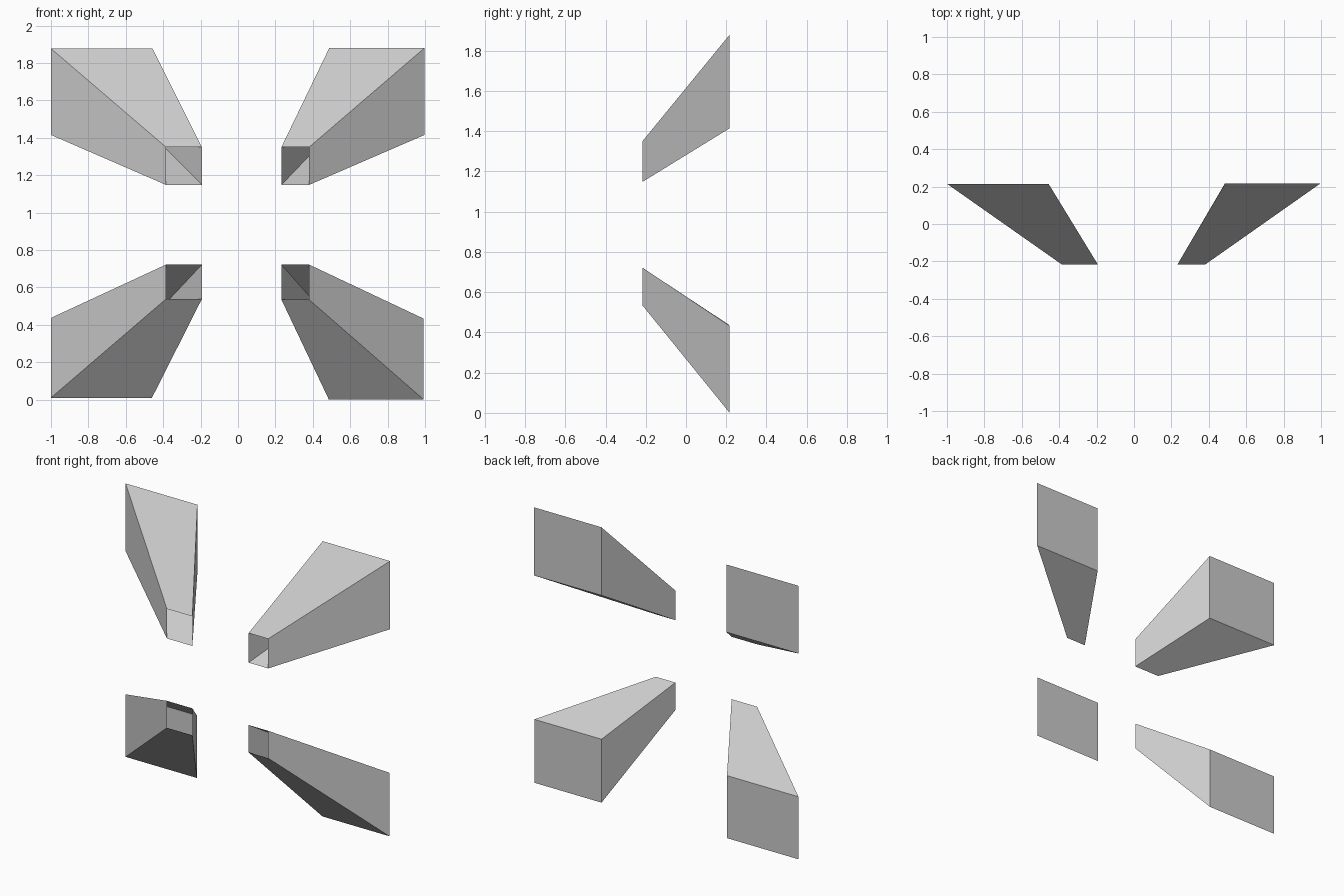
import bpy, bmesh

if "Cube" in bpy.data.objects:
    bpy.data.objects.remove(bpy.data.objects["Cube"])


def funnel(name, front, back, y_front, y_back):
    """Tapered box shell, open at the small front end, closed at the back.
    front/back are (x0, x1, z0, z1)."""
    bm = bmesh.new()

    def ring(r, y):
        x0, x1, z0, z1 = r
        return [bm.verts.new((x, y, z))
                for x, z in ((x0, z0), (x1, z0), (x1, z1), (x0, z1))]

    a, b = ring(front, y_front), ring(back, y_back)
    for i in range(4):
        j = (i + 1) % 4
        bm.faces.new((a[i], a[j], b[j], b[i]))
    bm.faces.new(b[::-1])
    mesh = bpy.data.meshes.new(name)
    bm.to_mesh(mesh)
    bm.free()
    bpy.context.collection.objects.link(bpy.data.objects.new(name, mesh))


# Four funnels flaring outward and backward, one per corner
funnel("upper_left_funnel", (-0.385, -0.193, 1.148, 1.35),
       (-1.0, -0.457, 1.415, 1.877), -0.217, 0.215)
funnel("upper_right_funnel", (0.232, 0.38, 1.148, 1.35),
       (0.488, 0.997, 1.415, 1.88), -0.217, 0.217)
funnel("lower_left_funnel", (-0.385, -0.193, 0.538, 0.722),
       (-1.0, -0.46, 0.01, 0.437), -0.217, 0.215)
funnel("lower_right_funnel", (0.232, 0.38, 0.535, 0.722),
       (0.486, 0.993, 0.0, 0.433), -0.217, 0.217)
